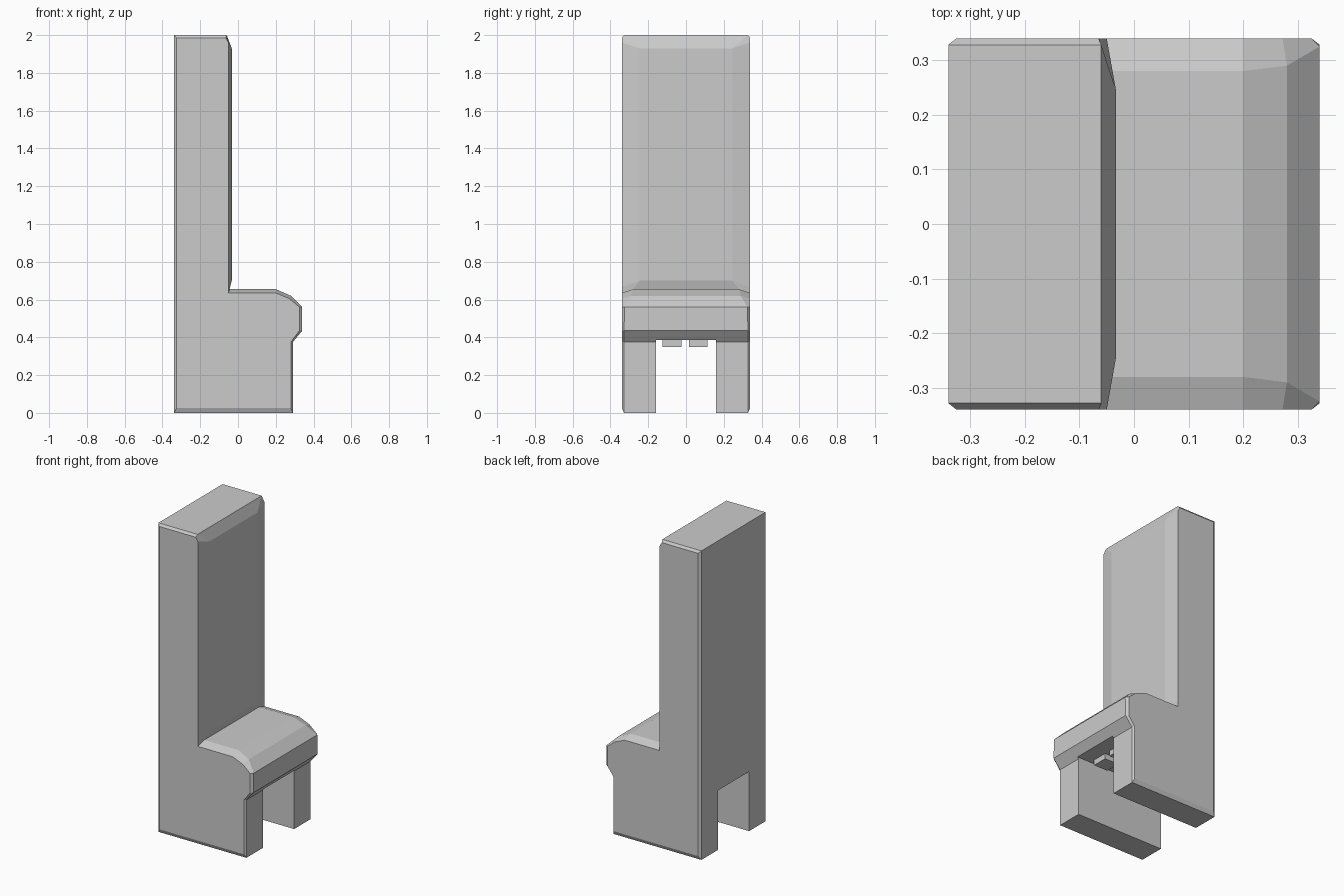
import bpy, bmesh

if "Cube" in bpy.data.objects:
    bpy.data.objects.remove(bpy.data.objects["Cube"])

HALF = 0.34  # half width in y


def box(name, lo, hi):
    bm = bmesh.new()
    bmesh.ops.create_cube(bm, size=1)
    for v in bm.verts:
        v.co = [a + (c + 0.5) * (b - a) for a, b, c in zip(lo, hi, v.co)]
    return finish(name, bm)


def finish(name, bm):
    bmesh.ops.recalc_face_normals(bm, faces=bm.faces[:])
    mesh = bpy.data.meshes.new(name)
    bm.to_mesh(mesh)
    bm.free()
    obj = bpy.data.objects.new(name, mesh)
    bpy.context.collection.objects.link(obj)
    return obj


# Chair side profile: full x, z | side-face x, z | width of the edge chamfer in y
profile = [
    (-0.34, 0.0, -0.325, 0.025, 0.012),
    (0.29, 0.0, 0.28, 0.025, 0.012),
    (0.29, 0.375, 0.28, 0.375, 0.012),
    (0.34, 0.435, 0.325, 0.435, 0.012),
    (0.34, 0.56, 0.325, 0.56, 0.015),
    (0.28, 0.62, 0.272, 0.605, 0.05),
    (0.20, 0.655, 0.20, 0.635, 0.06),
    (-0.045, 0.655, -0.05, 0.635, 0.06),
    (-0.033, 0.70, -0.05, 0.665, 0.095),
    (-0.033, 1.93, -0.05, 1.96, 0.095),
    (-0.06, 2.0, -0.065, 1.985, 0.012),
    (-0.34, 2.0, -0.325, 1.985, 0.012),
]

# Throne body: chamfered side, straight middle, chamfered side
bm = bmesh.new()
loops = []
for s, outer in ((-1, True), (-1, False), (1, False), (1, True)):
    loops.append([bm.verts.new((ox, s * HALF, oz) if outer else (x, s * (HALF - d), z))
                  for x, z, ox, oz, d in profile])
n = len(profile)
for a, b in zip(loops, loops[1:]):
    for i in range(n):
        j = (i + 1) % n
        bm.faces.new((a[i], a[j], b[j], b[i]))
bm.faces.new(loops[0])
bm.faces.new(loops[-1])
body = finish("throne_body", bm)

# Opening between the two side legs
cutter = box("leg_opening_cutter", (-1, -0.16, -0.2), (1, 0.16, 0.385))
cutter.hide_render = True
mod = body.modifiers.new("leg_opening", "BOOLEAN")
mod.operation = "DIFFERENCE"
mod.solver = "EXACT"
mod.object = cutter
bpy.context.view_layer.objects.active = body
bpy.ops.object.modifier_apply(modifier=mod.name)
bpy.data.objects.remove(cutter)

# Two small plain pads under the seat
for i, y in enumerate((-0.075, 0.065)):
    box(f"underseat_pad_{i + 1}", (0.10, y - 0.05, 0.35), (0.20, y + 0.05, 0.387))
